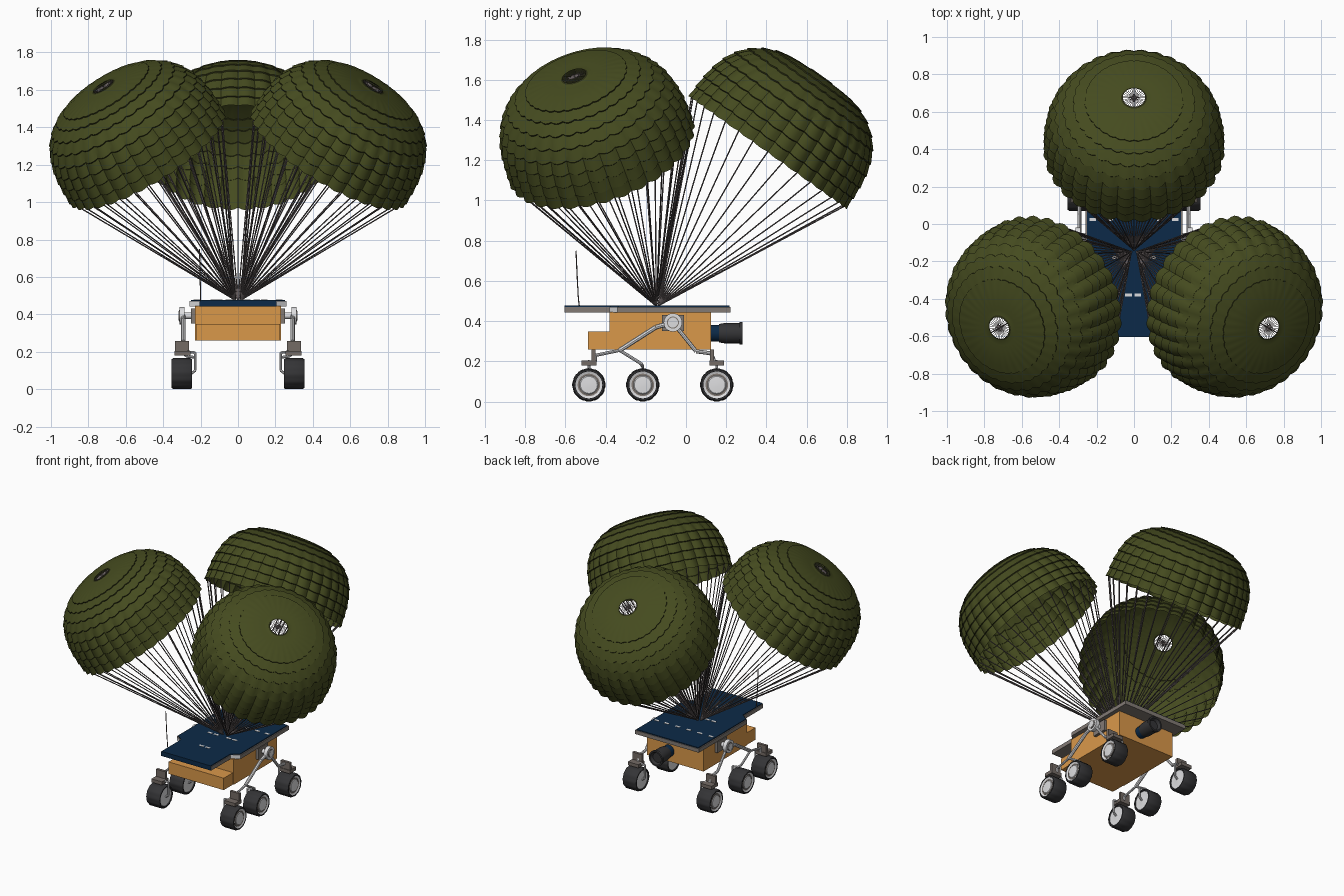
import bpy, bmesh
from math import sin, cos, pi, radians
from mathutils import Matrix, Vector

cube = bpy.data.objects.get("Cube")
if cube:
    bpy.data.objects.remove(cube)


def material(name, r, g, b):
    lin = [(c / 255 / 12.92 if c < 11 else ((c / 255 + 0.055) / 1.055) ** 2.4) for c in (r, g, b)] + [1]
    m = bpy.data.materials.new(name)
    m.use_nodes = True
    m.diffuse_color = lin
    m.node_tree.nodes["Principled BSDF"].inputs["Base Color"].default_value = lin
    return m


OLIVE = material("olive canopy", 69, 75, 31)
SEAM = material("dark olive seam", 44, 47, 20)
CORD = material("cord grey", 100, 92, 92)
ORANGE = material("body orange", 218, 152, 74)
BLUE = material("solar blue", 12, 42, 72)
LIGHT = material("light metal", 222, 222, 224)
GREY = material("deck grey", 130, 122, 116)
BRACKET = material("bracket grey", 116, 107, 101)
RUBBER = material("wheel charcoal", 52, 52, 54)


def finish(name, bm, *mats, smooth=True):
    me = bpy.data.meshes.new(name)
    bm.to_mesh(me)
    bm.free()
    ob = bpy.data.objects.new(name, me)
    for m in mats:
        me.materials.append(m)
    bpy.context.collection.objects.link(ob)
    if smooth:
        bpy.ops.object.select_all(action="DESELECT")
        ob.select_set(True)
        bpy.context.view_layer.objects.active = ob
        bpy.ops.object.shade_smooth_by_angle(angle=radians(35))


def add_box(bm, x, y, z):
    size = Matrix.Diagonal((x[1] - x[0], y[1] - y[0], z[1] - z[0], 1))
    mid = Matrix.Translation([sum(a) / 2 for a in (x, y, z)])
    bmesh.ops.create_cube(bm, size=1, matrix=mid @ size)


def box(name, x, y, z, mat):
    bm = bmesh.new()
    add_box(bm, x, y, z)
    finish(name, bm, mat, smooth=False)


def slab(name, half, z0, z1, mats, rule):
    # prism from half an outline mirrored in x; rule picks each face's material
    bm = bmesh.new()
    outline = half + [(-x, y) for x, y in reversed(half)]
    base = bm.faces.new([bm.verts.new((x, y, z0)) for x, y in outline])
    top = bmesh.ops.extrude_face_region(bm, geom=[base])["geom"]
    bmesh.ops.translate(bm, vec=(0, 0, z1 - z0), verts=[v for v in top if isinstance(v, bmesh.types.BMVert)])
    bmesh.ops.recalc_face_normals(bm, faces=bm.faces)
    for f in bm.faces:
        f.material_index = rule(f)
    finish(name, bm, *mats, smooth=False)


def add_tube(bm, p, q, r, sides=8):
    p, q = Vector(p), Vector(q)
    turn = (q - p).to_track_quat("Z", "Y").to_matrix().to_4x4()
    bmesh.ops.create_cone(bm, cap_ends=True, segments=sides, radius1=r, radius2=r,
                          depth=(q - p).length, matrix=Matrix.Translation((p + q) / 2) @ turn)


def pipe(name, points, r, mat, sides=8):
    bm = bmesh.new()
    for p, q in zip(points, points[1:]):
        add_tube(bm, p, q, r, sides)
    finish(name, bm, mat)


def lathe(name, profile, matrix, mat, seg=32, tooth=0):
    # profile of (distance along axis, radius), turned round local z
    bm = bmesh.new()
    rings = []
    for h, r in profile:
        ring = []
        for i in range(seg):
            rr = r - (tooth if i % 4 > 1 and r > 0.075 else 0)
            a = 2 * pi * i / seg
            ring.append(bm.verts.new((rr * cos(a), rr * sin(a), h)))
        rings.append(ring)
    for a, b in zip(rings, rings[1:]):
        for i in range(seg):
            j = (i + 1) % seg
            bm.faces.new((a[i], a[j], b[j], b[i]))
    for ring in (rings[0], rings[-1]):
        bm.faces.new(ring)
    bmesh.ops.recalc_face_normals(bm, faces=bm.faces)
    bm.transform(matrix)
    finish(name, bm, mat)


# ---------- parachutes ----------
GORES, SUB, BANDS = 32, 4, 8
MOUTH, RADIUS, HEIGHT, POWER = 0.94, 0.472, 0.462, 2.9
CROWN, VENT = 1.04, 1.445
KNOT = Vector((0, -0.14, 0.475))


def dome(phi, a, flare):
    k = (cos(phi) ** POWER + sin(phi) ** POWER) ** (-1 / POWER)
    puff = abs(sin(a * GORES / 2))
    fade = min(1, max(0, (1.3 - phi) / 0.5))
    r = RADIUS * k * cos(phi) * (1 + fade * 0.036 * (puff - 0.5)) + flare * cos(phi)
    h = HEIGHT * k * sin(phi) + flare * sin(phi) - 0.006 * fade * (puff - 0.5)
    return Vector((r * cos(a), r * sin(a), MOUTH + h))


def canopy(name, matrix):
    # overlapping bands, each flaring a little at its lower edge
    rows = []
    step = CROWN / BANDS
    for b in range(BANDS):
        start = b * step
        rows += [(start, 0.006, 0), (start + step * 0.5, 0.002, 0), (start + step * 0.96, 0, 1)]
    rows += [(CROWN, 0.006, 0)] + [(CROWN + (VENT - CROWN) * t / 5, 0.004 * (1 - t / 5), 0) for t in range(1, 5)]
    rows += [(VENT - 0.02, 0, 1), (VENT, 0.004, 0)]
    n = GORES * SUB
    bm = bmesh.new()
    rings = [[bm.verts.new(dome(phi, 2 * pi * i / n, fl)) for i in range(n)] for phi, fl, _ in rows]
    for (phi, fl, dark), lo, hi in zip(rows, rings, rings[1:]):
        for i in range(n):
            j = (i + 1) % n
            bm.faces.new((lo[i], lo[j], hi[j], hi[i])).material_index = dark
    bm.transform(matrix)
    finish(name, bm, OLIVE, SEAM)


def cords(name, matrix):
    bm = bmesh.new()
    for i in range(GORES):
        a = 2 * pi * i / GORES
        add_tube(bm, (0, 0, 0), dome(0, a, 0.004), 0.0035, 5)
        if i < GORES // 2:
            # vent lines crossing the opening at the crown
            add_tube(bm, dome(VENT, a, 0), dome(VENT, a + pi, 0), 0.0014, 4)
    bm.transform(matrix)
    finish(name, bm, CORD)


for i, (label, out) in enumerate((("back", 0), ("right", 0.016), ("left", 0.016))):
    heading = Matrix.Rotation(i * 2 * pi / 3, 4, "Z")
    place = Matrix.Translation(KNOT) @ heading @ Matrix.Translation((0, out, 0)) @ Matrix.Rotation(radians(-35.5), 4, "X")
    canopy(label + "_canopy", place)
    cords(label + "_cords", place)

# ---------- rover body ----------
box("main_body", (-0.23, 0.23), (-0.38, 0.125), (0.26, 0.445), ORANGE)
box("front_body_step", (-0.225, 0.225), (-0.487, -0.38), (0.26, 0.348), ORANGE)

# deck: narrow in front, wide behind; blue front edge, light shoulders
slab("deck", [(0.205, -0.605), (0.205, -0.38), (0.26, -0.34), (0.26, 0.222)], 0.443, 0.471, (GREY, BLUE, LIGHT),
     lambda f: 0 if f.normal.y > -0.5 else 1 if f.calc_center_median().y < -0.5 else 2)
slab("solar_panel", [(0.2, -0.605), (0.2, -0.376), (0.252, -0.336), (0.252, 0.217)], 0.471, 0.477, (BLUE,), lambda f: 0)

# broken light gaps between the solar cells
bm = bmesh.new()
for y, xs in ((-0.38, (-0.03, 0.02)), (-0.18, (-0.1, -0.05, 0.05, 0.1)), (0.025, (-0.22, -0.13, -0.04, 0.05, 0.14, 0.22))):
    for x in xs:
        add_box(bm, (x - 0.018, x + 0.018), (y - 0.008, y + 0.008), (0.473, 0.479))
finish("cell_gaps", bm, LIGHT, smooth=False)

pipe("antenna", [(-0.2, -0.53, 0.47), (-0.2, -0.535, 0.51), (-0.203, -0.54, 0.6), (-0.205, -0.547, 0.75)], 0.003, CORD, 6)

# rear barrel instrument
along_y = Matrix.Translation((0.05, 0, 0.34)) @ Matrix.Rotation(-pi / 2, 4, "X")
lathe("barrel_neck", [(0.12, 0.042), (0.17, 0.042)], along_y, BLUE, 24)
lathe("barrel", [(0.165, 0.035), (0.165, 0.046), (0.19, 0.05), (0.265, 0.05), (0.265, 0.056),
                 (0.282, 0.056), (0.282, 0.045), (0.262, 0.035)], along_y, RUBBER, 24)

# ---------- wheels and suspension, both sides ----------
TIRE = [(-0.045, 0.062), (-0.055, 0.068), (-0.055, 0.077), (-0.045, 0.083), (0.045, 0.083),
        (0.055, 0.077), (0.055, 0.068), (0.045, 0.062)]
HUB = [(-0.05, 0.02), (-0.048, 0.03), (-0.05, 0.067), (0.053, 0.067), (0.047, 0.056), (0.047, 0.048), (0.052, 0.042), (0.054, 0.012)]
WHEELS = {"front": -0.483, "middle": -0.215, "rear": 0.153}

for s, side in ((1, "left"), (-1, "right")):
    for label, y in WHEELS.items():
        name = side + "_" + label
        place = Matrix.Translation((s * 0.3, y, 0.083)) @ Matrix.Rotation(s * pi / 2, 4, "Y")
        lathe(name + "_tire", TIRE, place, RUBBER, 48, 0.002)
        lathe(name + "_hub", HUB, place, LIGHT, 32)
        lathe(name + "_hub_ring", [(0.046, 0.056), (0.049, 0.056), (0.049, 0.047), (0.046, 0.047)], place, GREY, 32)
        knee = 0.17 if label == "middle" else 0.195
        pipe(name + "_wheel_leg", [(s * 0.25, y, 0.083), (s * 0.228, y, 0.1), (s * 0.228, y, knee),
                                   (s * 0.27, y, knee + 0.005)], 0.007, LIGHT)
        if label != "middle":
            back = 0.033 if label == "front" else -0.033
            box(name + "_steering_plate", sorted((s * 0.255, s * 0.34)), (y - 0.037, y + 0.037), (0.18, 0.205), BRACKET)
            box(name + "_steering_block", sorted((s * 0.262, s * 0.338)), sorted((y + back, y + back * 0.4)), (0.2, 0.258), BRACKET)

    x = s * 0.292
    pivot = (x, -0.065, 0.393)
    pipe(side + "_axle", [(s * 0.2, -0.065, 0.393), (s * 0.3, -0.065, 0.393)], 0.017, LIGHT, 16)
    pipe(side + "_pivot_disc", [(s * 0.285, -0.065, 0.393), (s * 0.312, -0.065, 0.393)], 0.046, LIGHT, 24)
    pipe(side + "_pivot_ring", [(s * 0.31, -0.065, 0.393), (s * 0.315, -0.065, 0.393)], 0.03, GREY, 20)
    pipe(side + "_pivot_cap", [(s * 0.31, -0.065, 0.393), (s * 0.319, -0.065, 0.393)], 0.025, LIGHT, 20)
    pipe(side + "_rear_rocker", [pivot, (x, 0.05, 0.25), (x, 0.125, 0.24), (x, 0.14, 0.2)], 0.01, LIGHT)
    pipe(side + "_front_rocker", [pivot, (x, -0.15, 0.37), (x, -0.33, 0.255)], 0.012, LIGHT)
    pipe(side + "_bogie", [(x, -0.45, 0.2), (x, -0.45, 0.23), (x, -0.33, 0.255),
                           (x, -0.225, 0.19), (s * 0.27, -0.215, 0.175)], 0.008, LIGHT)
    box(side + "_body_mount", sorted((s * 0.225, s * 0.25)), (-0.12, -0.01), (0.35, 0.43), GREY)
